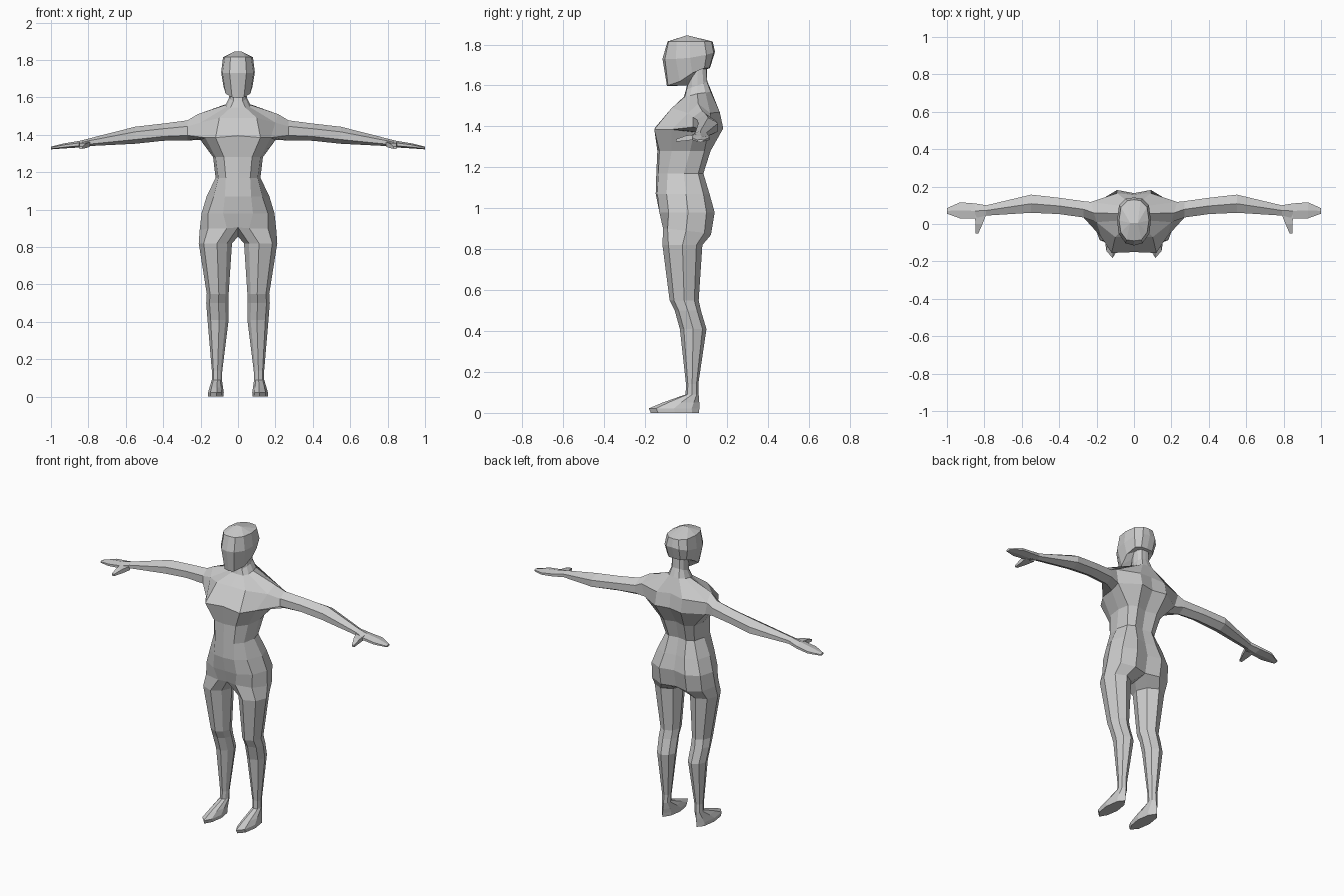
import bpy

skin = bpy.data.materials.new("plain grey")
skin.diffuse_color = (0.6, 0.6, 0.6, 1)


def loft(name, rings, closed=False, cap_start=False, cap_end=False, skip=()):
    """Bridge equal-sized rings of points on the +x side and mirror them."""
    n = len(rings[0])
    verts = [p for r in rings for p in r]
    faces = []
    for k in range(len(rings) - 1):
        for i in range(n if closed else n - 1):
            if (k, i) in skip:
                continue
            j = (i + 1) % n
            faces.append((k * n + i, k * n + j, (k + 1) * n + j, (k + 1) * n + i))
    if cap_start:
        faces.append(tuple(reversed(range(n))))
    if cap_end:
        faces.append(tuple(range(len(verts) - n, len(verts))))
    mesh = bpy.data.meshes.new(name)
    mesh.from_pydata(verts, [], faces)
    mesh.materials.append(skin)
    obj = bpy.data.objects.new(name, mesh)
    bpy.context.collection.objects.link(obj)
    mirror = obj.modifiers.new("mirror", 'MIRROR')
    mirror.use_clip = True
    mirror.merge_threshold = 0.0005
    return obj


def half(z, front, *sides_and_back):
    """Half ring from front centre round the side to back centre."""
    *sides, back = sides_and_back
    flat = [(0, front), *sides, (0, back)]
    zs = z if isinstance(z, list) else [z] * len(flat)
    return [(x, y, h) for (x, y), h in zip(flat, zs)]


# Torso from hips to neck base
torso = [
    half([.905, .9, .9, .89, .88, .87, .87], -.11,
         (.06, -.112), (.16, -.09), (.205, 0), (.175, .09), (.09, .122), .1),
    half(.98, -.13, (.08, -.13), (.16, -.085), (.195, .01), (.17, .1), (.09, .14), .12),
    half(1.07, -.148, (.07, -.14), (.13, -.095), (.168, 0), (.14, .085), (.07, .115), .1),
    half(1.17, -.145, (.065, -.135), (.105, -.09), (.12, -.01), (.1, .06), (.06, .085), .075),
    half(1.28, -.14, (.075, -.13), (.12, -.07), (.133, .02), (.12, .09), (.07, .12), .1),
    half([1.395, 1.385, 1.385, 1.372, 1.385, 1.39, 1.39], -.15,
         (.12, -.155), (.175, -.07), (.2, .04), (.21, .11), (.09, .182), .165),
    half([1.49, 1.49, 1.465, 1.51, 1.465, 1.47, 1.48], -.068,
         (.1, -.07), (.2, .01), (.215, .06), (.23, .118), (.09, .165), .155),
    half([1.545, 1.545, 1.55, 1.56, 1.565, 1.57, 1.57], -.01,
         (.04, -.005), (.06, .02), (.067, .055), (.06, .095), (.035, .12), .125),
]
loft("torso", torso, skip={(5, 2), (5, 3)})

# Neck, rising higher at the nape than under the chin
neck_mid = half([1.58, 1.58, 1.59, 1.6, 1.61, 1.62, 1.62], 0,
                (.025, .003), (.042, .028), (.047, .055), (.042, .085), (.025, .102), .104)
neck_top = half([1.6, 1.6, 1.64, 1.675, 1.68, 1.68, 1.68], .005,
                (.025, .008), (.04, .03), (.045, .055), (.04, .08), (.025, .1), .102)
loft("neck", [torso[-1], neck_mid, neck_top])

# Head with a jaw line and a low peaked crown
loft("head", [
    neck_top,
    half([1.597, 1.6, 1.62, 1.66, 1.685, 1.685, 1.685], -.093,
         (.032, -.088), (.066, -.03), (.078, .03), (.066, .09), (.04, .114), .117),
    half([1.73, 1.73, 1.73, 1.735, 1.75, 1.76, 1.765], -.115,
         (.045, -.103), (.083, -.05), (.09, .02), (.08, .1), (.045, .135), .142),
    half(1.815, -.09, (.04, -.085), (.07, -.045), (.08, .02), (.07, .09), (.035, .125), .13),
    [(x * .02, .005, 1.845) for x in (0, 1, 1, 1, 1, 1, 0)],
])


# Arms and hands, growing from the shoulder opening
def arm_ring(x, front, back, low, high):
    mid, h = (front + back) / 2, high - low
    return [(x, front, low + .25 * h), (x, mid, low), (x, back, low + .25 * h),
            (x, back, low + .7 * h), (x, mid, high), (x, front, low + .7 * h)]


chest, shoulder = torso[5], torso[6]
socket = chest[2:5] + shoulder[4:1:-1]
wrist = arm_ring(.79, .045, .1, 1.34, 1.382)
loft("arm", [
    socket,
    arm_ring(.27, .035, .122, 1.37, 1.477),
    arm_ring(.4, .053, .14, 1.368, 1.46),
    arm_ring(.55, .06, .157, 1.352, 1.443),
    wrist,
], closed=True)
loft("hand", [
    wrist,
    arm_ring(.85, .03, .11, 1.332, 1.367),
    arm_ring(.93, .03, .116, 1.327, 1.354),
    arm_ring(1.0, .055, .085, 1.322, 1.337),
], closed=True, cap_end=True)


# Thumbs
def thumb_ring(x0, x1, y, z0, z1):
    return [(x0, y, z0), (x1, y, z0), (x1, y, z1), (x0, y, z1)]


loft("thumb", [
    thumb_ring(.79, .85, .05, 1.337, 1.362),
    thumb_ring(.81, .848, .0, 1.33, 1.355),
    thumb_ring(.832, .847, -.05, 1.325, 1.337),
], closed=True, cap_end=True)

# Legs, whose top loop shares the hip line and a crotch point
SECTION = [(.15, .18), (.45, 0), (.85, .15), (1, .5), (.85, .85), (.5, 1), (.15, .82), (0, .5)]


def leg_ring(z, inner, outer, front, back):
    return [(inner + u * (outer - inner), front + v * (back - front), z) for u, v in SECTION]


ankle = leg_ring(.09, .086, .14, -.002, .062)
loft("leg", [
    ankle,
    leg_ring(.14, .084, .14, 0, .06),
    leg_ring(.41, .05, .163, -.03, .1),
    leg_ring(.5, .052, .17, -.055, .073),
    leg_ring(.55, .05, .167, -.08, .062),
    leg_ring(.82, .032, .21, -.115, .08),
    torso[0] + [(0, .01, .855)],
], closed=True)

# Feet with flat soles and low toes
loft("foot", [
    leg_ring(0, .078, .16, -.172, .064),
    leg_ring(.022, .076, .16, -.182, .065),
    leg_ring(.05, .08, .152, -.115, .065),
    ankle,
], closed=True, cap_start=True)
